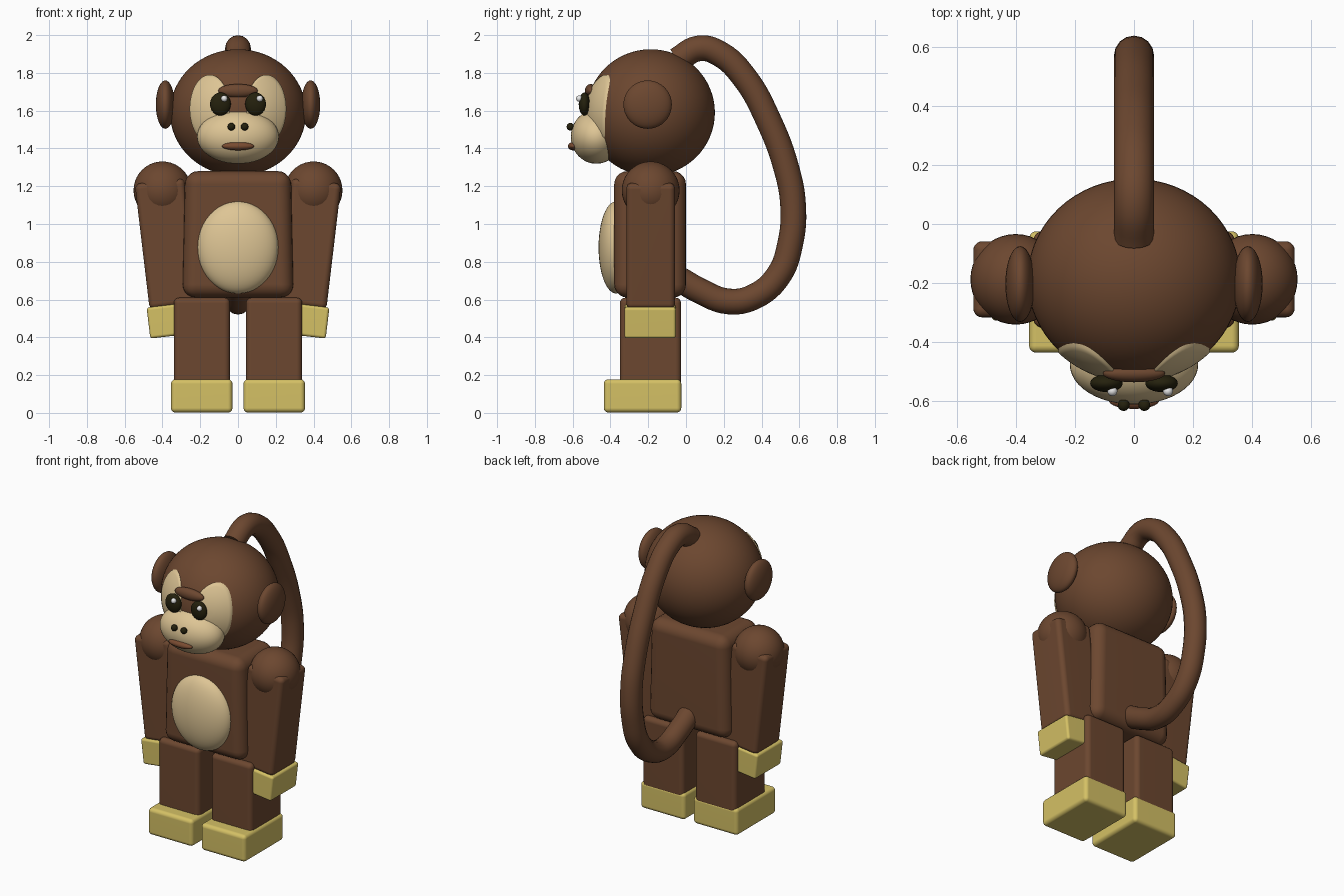
import bpy, bmesh, math

old = bpy.data.objects.get("Cube")
if old:
    bpy.data.objects.remove(old, do_unlink=True)


def material(name, rgb):
    m = bpy.data.materials.new(name)
    m.use_nodes = True
    m.diffuse_color = (*rgb, 1)
    m.node_tree.nodes["Principled BSDF"].inputs["Base Color"].default_value = (*rgb, 1)
    return m


BROWN = material("brown_fur", (0.15, 0.063, 0.029))
TAN = material("tan_skin", (0.73, 0.56, 0.3))
YELLOW = material("yellow_paw", (0.66, 0.53, 0.13))
DARK = material("dark_eye", (0.018, 0.015, 0.004))
WHITE = material("white_glint", (0.85, 0.85, 0.85))
LIP = material("lip_brown", (0.19, 0.07, 0.03))


def finish(name, bm, mat):
    bmesh.ops.recalc_face_normals(bm, faces=bm.faces)
    mesh = bpy.data.meshes.new(name)
    bm.to_mesh(mesh)
    bm.free()
    mesh.materials.append(mat)
    for p in mesh.polygons:
        p.use_smooth = True
    ob = bpy.data.objects.new(name, mesh)
    bpy.context.collection.objects.link(ob)
    return ob


def ball(name, centre, radii, mat, seg=40):
    bm = bmesh.new()
    bmesh.ops.create_uvsphere(bm, u_segments=seg, v_segments=seg // 2, radius=1)
    bmesh.ops.scale(bm, vec=radii, verts=bm.verts)
    ob = finish(name, bm, mat)
    ob.location = centre
    return ob


def block(name, centre, size, mat, bevel, tilt=0, taper=1):
    """Rounded box; taper narrows the top."""
    bm = bmesh.new()
    bmesh.ops.create_cube(bm, size=1)
    bmesh.ops.scale(bm, vec=size, verts=bm.verts)
    for v in bm.verts:
        if v.co.z > 0:
            v.co.x *= taper
    bmesh.ops.bevel(bm, geom=bm.edges[:], offset=bevel, segments=5,
                    profile=0.5, affect='EDGES')
    ob = finish(name, bm, mat)
    ob.location = centre
    ob.rotation_euler.y = tilt
    mod = ob.modifiers.new("normals", 'WEIGHTED_NORMAL')
    mod.keep_sharp = True
    return ob


HEAD, HEAD_R = (0, -0.187, 1.59), (0.36, 0.34, 0.335)


def head_front(x, z, lift):
    """Depth of the front of the head, raised by lift."""
    k = 1 - (x / HEAD_R[0]) ** 2 - ((z - HEAD[2]) / HEAD_R[2]) ** 2
    return HEAD[1] - HEAD_R[1] * math.sqrt(max(k, 0)) - lift


def eye_patch(name, cx, cz, rx, rz, rings=10, seg=48):
    """Thin oval plate that follows the head."""
    bm = bmesh.new()
    loops = []
    for i in range(1, rings + 2):
        t, lift = (i / rings, 0.009) if i <= rings else (1, -0.02)
        loop = []
        for j in range(seg):
            a = math.tau * j / seg
            x, z = cx + rx * t * math.cos(a), cz + rz * t * math.sin(a)
            loop.append(bm.verts.new((x, head_front(x, z, lift), z)))
        loops.append(loop)
    bm.faces.new(loops[0])
    for a, b in zip(loops, loops[1:]):
        for j in range(seg):
            k = (j + 1) % seg
            bm.faces.new((a[j], a[k], b[k], b[j]))
    return finish(name, bm, TAN)


# Head and face
ball("head", HEAD, HEAD_R, BROWN, 64)
ball("muzzle", (0, -0.475, 1.462), (0.217, 0.135, 0.143), TAN, 48)
ball("brow", (0, -0.505, 1.705), (0.105, 0.03, 0.036), BROWN)
ball("mouth", (0, -0.597, 1.412), (0.085, 0.028, 0.022), LIP)

# Torso
block("torso", (0, -0.19, 0.945), (0.59, 0.38, 0.67), BROWN, 0.07, taper=0.95)
ball("belly", (0, -0.37, 0.876), (0.215, 0.093, 0.244), TAN, 48)

# Paired parts
for side, label in ((1, "left"), (-1, "right")):
    eye_patch(label + "_eye_patch", side * 0.15, 1.61, 0.106, 0.18)
    ball(label + "_eye", (side * 0.093, -0.538, 1.635), (0.055, 0.03, 0.061), DARK, 32)
    ball(label + "_eye_glint", (side * 0.094 + 0.021, -0.565, 1.664), (0.017,) * 3, WHITE, 16)
    ball(label + "_nostril", (side * 0.035, -0.612, 1.515), (0.02,) * 3, DARK, 20)
    ball(label + "_ear", (side * 0.385, -0.203, 1.632), (0.05, 0.128, 0.128), BROWN)
    ball(label + "_shoulder", (side * 0.4, -0.187, 1.178), (0.153,) * 3, BROWN)
    tilt = side * 0.118
    block(label + "_arm", (side * 0.376, -0.187, 0.895), (0.264, 0.257, 0.67),
          BROWN, 0.03, tilt)
    block(label + "_hand", (side * 0.335, -0.19, 0.492), (0.28, 0.272, 0.165),
          YELLOW, 0.015, tilt)
    block(label + "_leg", (side * 0.191, -0.188, 0.375), (0.298, 0.325, 0.47), BROWN, 0.03)
    block(label + "_foot", (side * 0.192, -0.23, 0.09), (0.325, 0.41, 0.176), YELLOW, 0.024)

# Tail: a round tube looping from the back up to the crown
path = [(-0.03, 0.705), (0.07, 0.648), (0.225, 0.59), (0.362, 0.616), (0.49, 0.728),
        (0.553, 0.902), (0.567, 1.098), (0.53, 1.3), (0.437, 1.548), (0.31, 1.775),
        (0.18, 1.9), (0.07, 1.93), (-0.05, 1.865)]
curve = bpy.data.curves.new("tail", 'CURVE')
curve.dimensions = '3D'
curve.bevel_depth = 0.068
curve.bevel_resolution = 6
curve.resolution_u = 6
curve.use_fill_caps = True
spline = curve.splines.new('BEZIER')
spline.bezier_points.add(len(path) - 1)
for point, (y, z) in zip(spline.bezier_points, path):
    point.co = (0, y, z)
    point.handle_left_type = point.handle_right_type = 'AUTO'
curve.materials.append(BROWN)
tail = bpy.data.objects.new("tail", curve)
bpy.context.collection.objects.link(tail)
